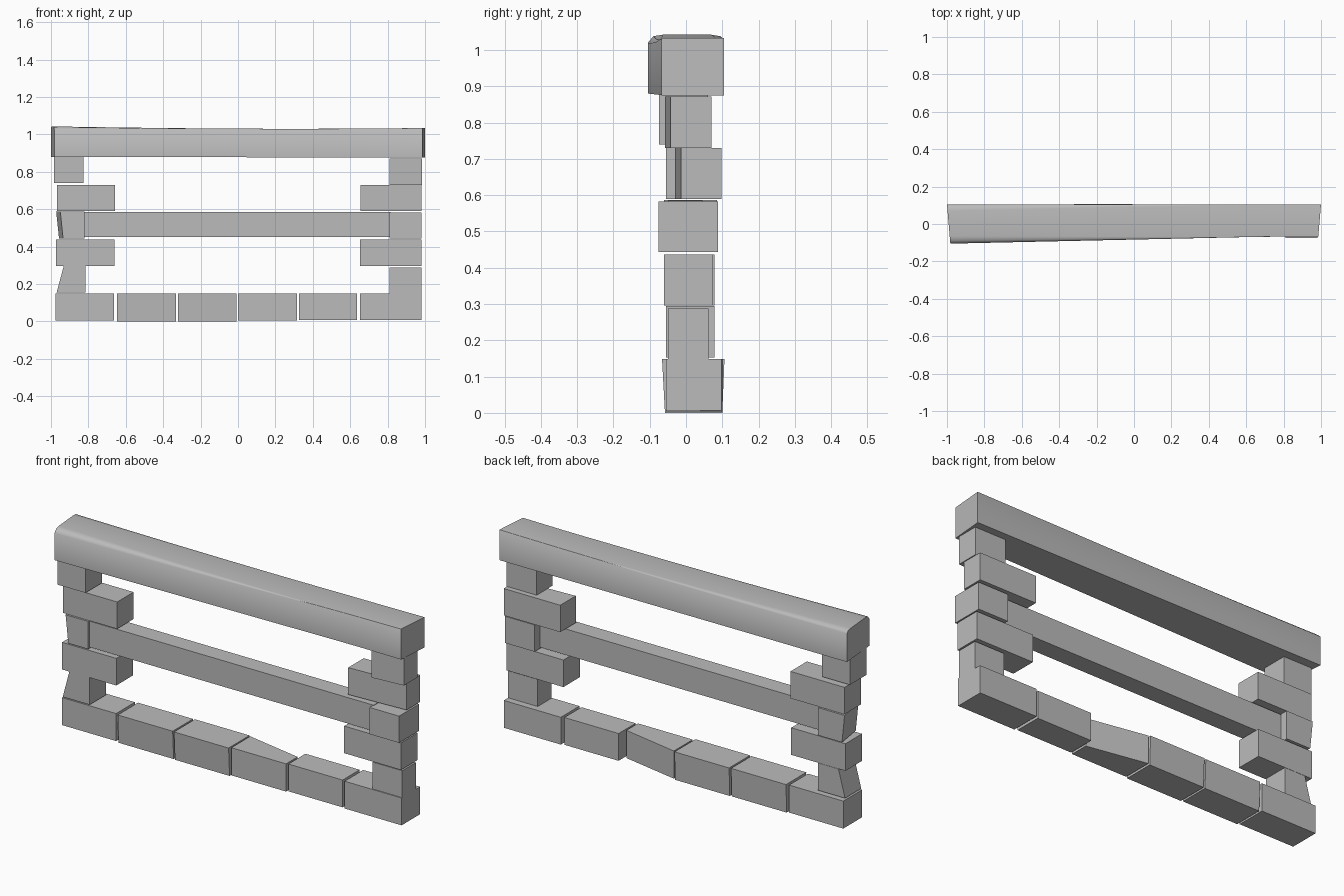
import bpy
import bmesh
import math

cube = bpy.data.objects.get("Cube")
if cube:
    bpy.data.objects.remove(cube, do_unlink=True)

stone = bpy.data.materials.new("grey stone")
stone.use_nodes = True
GREY = (0.5, 0.5, 0.5, 1.0)
stone.diffuse_color = GREY
stone.node_tree.nodes["Principled BSDF"].inputs["Base Color"].default_value = GREY


def finish(name, bm):
    bmesh.ops.recalc_face_normals(bm, faces=bm.faces[:])
    mesh = bpy.data.meshes.new(name)
    bm.to_mesh(mesh)
    bm.free()
    mesh.materials.append(stone)
    obj = bpy.data.objects.new(name, mesh)
    bpy.context.collection.objects.link(obj)
    return obj


def block(name, xs, ys, zs, shifts=()):
    """Box between limits; each shift moves the corners matching its signs (0 = any)."""
    bm = bmesh.new()
    bmesh.ops.create_cube(bm, size=2)
    for v in bm.verts:
        sign = [round(c) for c in v.co]
        v.co = [pair[s > 0] for pair, s in zip((xs, ys, zs), sign)]
        for match, move in shifts:
            if all(m in (0, s) for m, s in zip(match, sign)):
                for axis in range(3):
                    v.co[axis] += move[axis]
    return finish(name, bm)


LEFT, RIGHT, FRONT_TOP = (-1, 0, 0), (1, 0, 0), (0, -1, 1)

# Bottom row of six stones
flare = [(FRONT_TOP, (0, -0.008, 0)), ((0, 1, 1), (0, 0.006, 0))]
row = [
    (-0.975, -0.663, -0.055, 0.10, 0.005, []),
    (-0.648, -0.332, -0.055, 0.098, 0.0, flare),
    (-0.322, -0.008, -0.058, 0.10, 0.0, flare),
    (0.0, 0.315, -0.055, 0.10, 0.004, [((1, 1, 0), (0, -0.06, 0))]),
    (0.325, 0.637, -0.05, 0.09, 0.006, []),
    (0.652, 0.98, -0.055, 0.098, 0.006, []),
]
for i, (x0, x1, y0, y1, z0, shifts) in enumerate(row):
    block(f"sill_stone_{i + 1}", (x0, x1), (y0, y1), (z0, 0.148), shifts)

# Post of alternating short and long stones on the -x side
block("west_post_stone_1", (-0.97, -0.815), (-0.055, 0.078), (0.153, 0.295),
      [((-1, 0, 1), (0.038, 0, 0))])
block("west_post_stone_2", (-0.972, -0.66), (-0.058, 0.078), (0.296, 0.437))
block("west_post_stone_3", (-0.972, -0.82), (-0.06, 0.085), (0.443, 0.587),
      [((-1, 0, -1), (0.015, 0, 0)), ((-1, -1, 0), (0.022, 0, 0))])
block("west_post_stone_4", (-0.968, -0.657), (-0.055, 0.08), (0.59, 0.73))
block("west_post_stone_5", (-0.985, -0.825), (-0.075, 0.06), (0.74, 0.882))

# Matching post on the +x side
block("east_post_stone_1", (0.81, 0.98), (-0.05, 0.062), (0.148, 0.288))
block("east_post_stone_2", (0.653, 0.98), (-0.06, 0.075), (0.296, 0.437))
block("east_post_stone_3", (0.81, 0.98), (-0.076, 0.088), (0.443, 0.582))
block("east_post_stone_4", (0.655, 0.98), (-0.014, 0.098), (0.59, 0.73),
      [((-1, -1, 0), (0, -0.016, 0))])
block("east_post_stone_5", (0.81, 0.985), (-0.043, 0.07), (0.73, 0.872),
      [((-1, -1, 0), (0, -0.015, 0))])

# Middle rail
block("middle_rail", (-0.825, 0.815), (-0.05, 0.045), (0.45, 0.585))

# Lintel: lofted, its worn top edges sharpening toward +x
STATIONS = 17
bm = bmesh.new()
rings = []
for i in range(STATIONS):
    t = i / (STATIONS - 1)
    wear = max(0.04, 1 - t / 0.8)
    front = -0.105 + 0.037 * min(1, t / 0.85)
    bottom = 0.88 - 0.005 * t
    top = 1.042 - 0.01 * math.sin(math.pi * min(1, t * 0.85)) - 0.004 * t
    profile = [
        (front, bottom), (front, top - 0.022 * wear),
        (front + 0.015 * wear, top - 0.004 * wear),
        (front + 0.04 * wear, top),
        (0.105 - 0.035 * wear, top),
        (0.105 - 0.01 * wear, top - 0.004 * wear),
        (0.105, top - 0.015 * wear), (0.105, bottom),
    ]
    ring = []
    for y, z in profile:
        inset = 0.018 * (0.105 - y) / 0.21
        ring.append(bm.verts.new(((2 * t - 1) * (1 - inset), y, z)))
    rings.append(ring)
for a, b in zip(rings, rings[1:]):
    for j in range(len(a)):
        k = (j + 1) % len(a)
        bm.faces.new((a[j], a[k], b[k], b[j]))
bm.faces.new(rings[0])
bm.faces.new(rings[-1])
lintel = finish("lintel", bm)
bpy.ops.object.select_all(action="DESELECT")
lintel.select_set(True)
bpy.context.view_layer.objects.active = lintel
bpy.ops.object.shade_smooth_by_angle(angle=math.radians(50))
